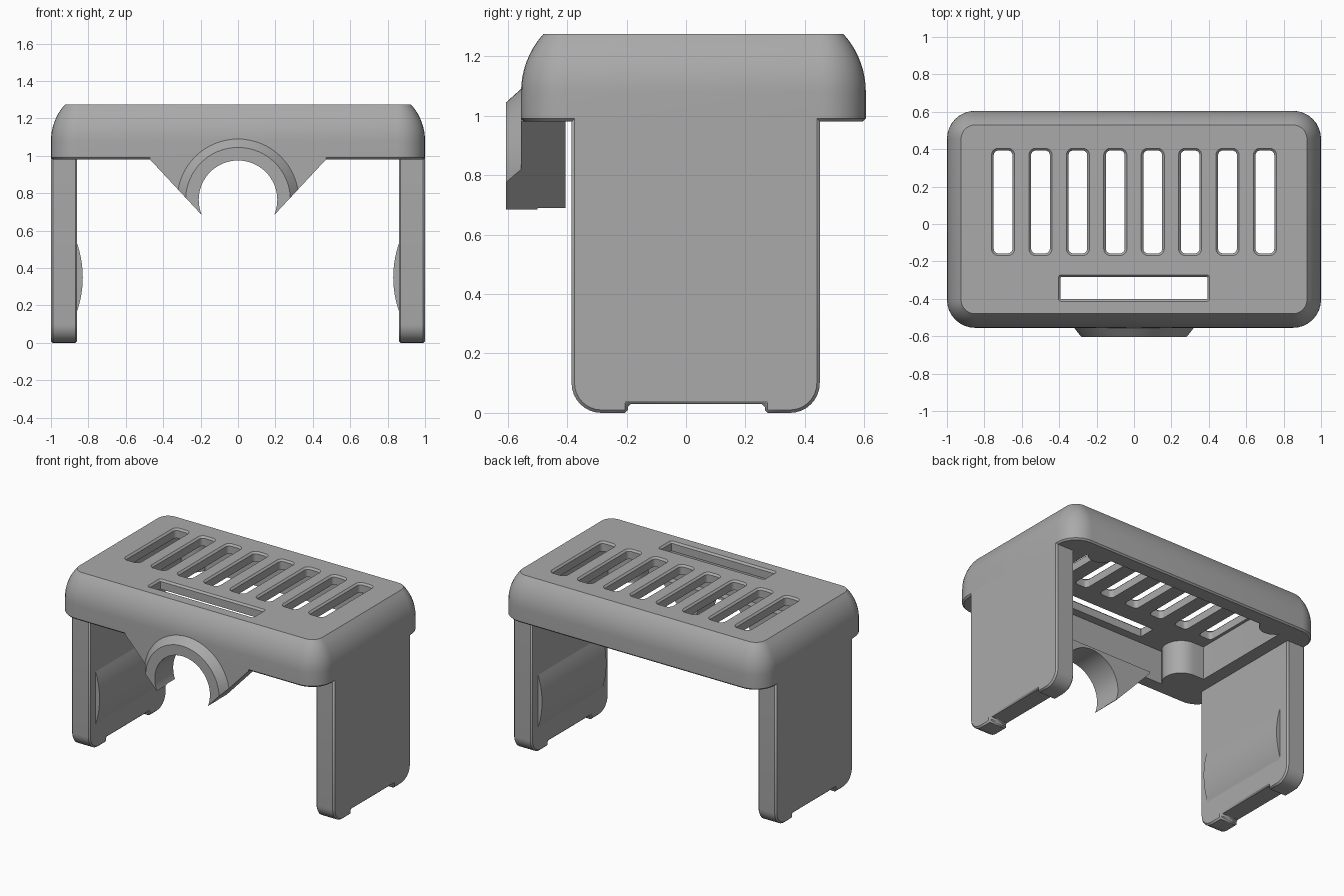
import bpy, bmesh, math
from mathutils import Vector

cube = bpy.data.objects.get("Cube")
if cube:
    bpy.data.objects.remove(cube)

grey = bpy.data.materials.new("plain_grey")
grey.use_nodes = True
grey.diffuse_color = (0.4, 0.4, 0.4, 1)
grey.node_tree.nodes["Principled BSDF"].inputs["Base Color"].default_value = (0.4, 0.4, 0.4, 1)


def to_object(name, bm):
    bmesh.ops.recalc_face_normals(bm, faces=bm.faces)
    mesh = bpy.data.meshes.new(name)
    bm.to_mesh(mesh)
    bm.free()
    mesh.materials.append(grey)
    obj = bpy.data.objects.new(name, mesh)
    bpy.context.collection.objects.link(obj)
    return obj


def loft(name, rings):
    """Skin a stack of closed rings that share one point count."""
    bm = bmesh.new()
    loops = [[bm.verts.new(p) for p in ring] for ring in rings]
    n = len(loops[0])
    for a, b in zip(loops, loops[1:]):
        for i in range(n):
            j = (i + 1) % n
            bm.faces.new((a[i], a[j], b[j], b[i]))
    bm.faces.new(loops[0])
    bm.faces.new(loops[-1])
    return to_object(name, bm)


def rounded_rect(hx, y0, y1, r, z, steps=8):
    cy, hy = (y0 + y1) / 2, (y1 - y0) / 2
    pts = []
    for q, (sx, sy) in enumerate([(1, 1), (-1, 1), (-1, -1), (1, -1)]):
        for k in range(steps + 1):
            a = math.pi / 2 * (q + k / steps)
            pts.append(Vector((sx * (hx - r) + r * math.cos(a),
                               cy + sy * (hy - r) + r * math.sin(a), z)))
    return pts


def circle_y(r, cz, y, n=64):
    return [Vector((r * math.cos(math.tau * i / n), y, cz + r * math.sin(math.tau * i / n)))
            for i in range(n)]


def circle_z(r, cx, cy, z, n=32):
    return [Vector((cx + r * math.cos(math.tau * i / n), cy + r * math.sin(math.tau * i / n), z))
            for i in range(n)]


def boolean(target, cutter, operation="DIFFERENCE"):
    mod = target.modifiers.new("cut", "BOOLEAN")
    mod.operation = operation
    mod.solver = "EXACT"
    mod.object = cutter
    bpy.context.view_layer.objects.active = target
    bpy.ops.object.modifier_apply(modifier=mod.name)
    bpy.data.objects.remove(cutter)


def smooth(obj, angle=30):
    bpy.ops.object.select_all(action="DESELECT")
    obj.select_set(True)
    bpy.context.view_layer.objects.active = obj
    bpy.ops.object.shade_smooth_by_angle(angle=math.radians(angle))


# Cap: straight rim, rounded shoulders, flat top
FRONT, BACK, RIM, TOP = -0.555, 0.605, 0.98, 1.275
sections = [(0.01, RIM), (0, RIM + 0.01)]
SHOULDER, BULGE = 1.08, 0.29
for k in range(9):
    z = SHOULDER + (TOP - SHOULDER) * k / 8
    sections.append((BULGE - math.sqrt(BULGE ** 2 - (z - SHOULDER) ** 2), z))
cap = loft("cap", [rounded_rect(1 - d, FRONT + d, BACK - d, 0.15 - d, z) for d, z in sections])

# Pocket under the cap, with round bosses left standing in the corners
pocket = loft("pocket_cutter", [rounded_rect(0.77, -0.46, 0.5, 0.03, z) for z in (0.9, 1.21)])
for sx in (-1, 1):
    for cy, r in ((-0.37, 0.12), (0.52, 0.09)):
        boolean(pocket, loft("boss", [circle_z(r, sx * 0.69, cy, z) for z in (0.8, 1.3)]))
    boolean(pocket, loft("corner_fill", [[Vector((sx * x, y, z)) for x, y in
            ((0.69, -0.5), (0.69, -0.25), (0.8, -0.25), (0.8, -0.5))] for z in (0.8, 1.3)]))
boolean(cap, pocket)


# Openings in the top with a slight flare at the upper edge
def opening(cx, hx, y0, y1, r):
    rings = [rounded_rect(hx + d, y0 - d, y1 + d, r + d, z)
             for d, z in ((0, 1.1), (0, TOP - 0.012), (0.012, TOP), (0.012, TOP + 0.02))]
    cutter = loft("opening_cutter", [[p + Vector((cx, 0, 0)) for p in ring] for ring in rings])
    boolean(cap, cutter)


for i in range(8):
    opening(-0.7 + 0.2 * i, 0.05, -0.157, 0.393, 0.025)
opening(0, 0.392, -0.402, -0.284, 0.003)
smooth(cap)


# Side legs with rounded feet, a foot notch and a curved grip on the inside
def leg_outline():
    y0, y1, r = -0.385, 0.45, 0.1
    pts = [(y1, 1.0), (y0, 1.0)]
    for cy, start in ((y0 + r, math.pi), (y1 - r, 1.5 * math.pi)):
        pts += [(cy + r * math.cos(start + math.pi / 2 * k / 8),
                 r + r * math.sin(start + math.pi / 2 * k / 8)) for k in range(9)]
        if cy < 0:
            pts += [(-0.195, 0), (-0.195, 0.03), (0.265, 0.03), (0.265, 0)]
    return pts


for side, sx in (("left", 1), ("right", -1)):
    leg = loft(side + "_leg", [[Vector((sx * x, y, z)) for y, z in leg_outline()]
                               for x in (0.86, 1.0)])
    bevel = leg.modifiers.new("edge", "BEVEL")
    bevel.width = 0.01
    bevel.segments = 1
    bevel.limit_method = "ANGLE"
    bevel.angle_limit = math.radians(50)
    smooth(leg)

    half, depth = 0.18, 0.03
    radius = (half ** 2 + depth ** 2) / (2 * depth)
    spread = math.asin(half / radius)
    arc = [(0.86 - depth + radius * (1 - math.cos(t)), 0.35 + radius * math.sin(t))
           for t in [spread * (k / 8 - 1) for k in range(17)]]
    arc += [(0.88, 0.53), (0.88, 0.17)]
    grip = loft(side + "_grip", [[Vector((sx * x, y, z)) for x, z in arc] for y in (-0.32, 0.38)])
    smooth(grip)

# Front bracket: tapered plate and raised collar around a round opening
HOLE_Z = 0.765
plate = loft("bracket_plate", [[Vector((x, y, z)) for x, z in
             ((0.47, 0.99), (0.47, 0.98), (0.2, 0.69), (-0.2, 0.69), (-0.47, 0.98), (-0.47, 0.99))]
             for y in (FRONT, -0.405)])
collar = loft("bracket_collar", [circle_y(r, HOLE_Z, y) for r, y in
              ((0.325, -0.5), (0.325, FRONT), (0.28, -0.605))])
bm = bmesh.new()
bm.from_mesh(collar.data)
for point, normal in (((0.2, 0, 0.69), (0.29, 0, -0.27)),
                      ((-0.2, 0, 0.69), (-0.29, 0, -0.27)),
                      ((0, 0, 0.685), (0, 0, -1))):
    cut = bmesh.ops.bisect_plane(bm, geom=bm.verts[:] + bm.edges[:] + bm.faces[:],
                                 plane_co=point, plane_no=normal, clear_outer=True)
    rim = [e for e in cut["geom_cut"] if isinstance(e, bmesh.types.BMEdge)]
    bmesh.ops.contextual_create(bm, geom=rim)
bmesh.ops.recalc_face_normals(bm, faces=bm.faces)
bm.to_mesh(collar.data)
bm.free()
for part in (plate, collar):
    boolean(part, loft("hole_cutter", [circle_y(0.21, HOLE_Z, y) for y in (-0.7, -0.3)]))
    smooth(part)
